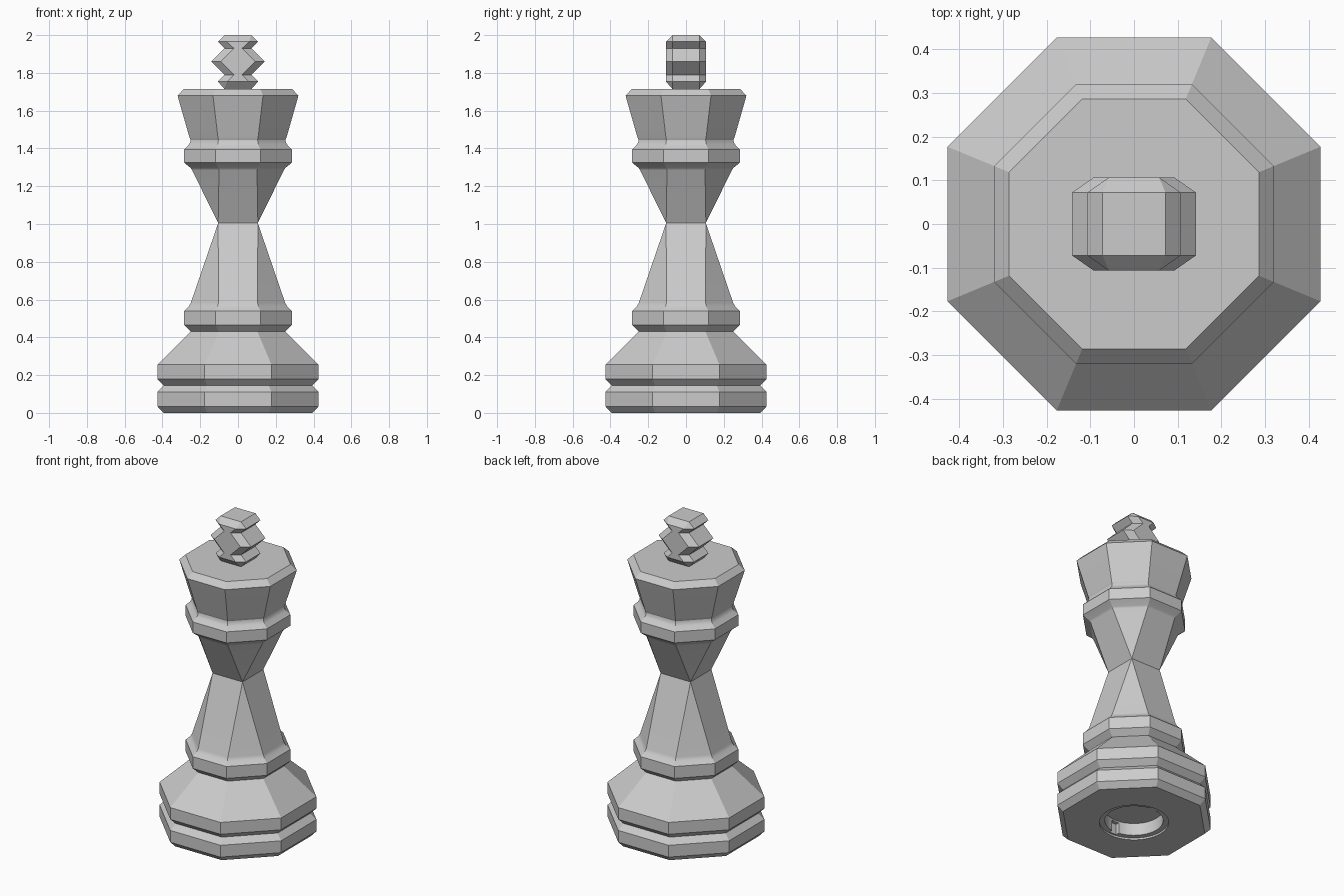
import bpy, bmesh, math

if "Cube" in bpy.data.objects:
    bpy.data.objects.remove(bpy.data.objects["Cube"], do_unlink=True)

grey = bpy.data.materials.new("stone_grey")
grey.use_nodes = True
colour = (0.6, 0.6, 0.6, 1)
grey.diffuse_color = colour
grey.node_tree.nodes["Principled BSDF"].inputs["Base Color"].default_value = colour


def loft(name, loops):
    """Skin a stack of equal-length loops, cap both ends, merge collapsed points."""
    bm = bmesh.new()
    rings = [[bm.verts.new(p) for p in loop] for loop in loops]
    n = len(rings[0])
    for low, high in zip(rings, rings[1:]):
        for i in range(n):
            j = (i + 1) % n
            bm.faces.new((low[i], low[j], high[j], high[i]))
    bm.faces.new(rings[0][::-1])
    bm.faces.new(rings[-1])
    bmesh.ops.remove_doubles(bm, verts=bm.verts, dist=0.0005)
    bmesh.ops.recalc_face_normals(bm, faces=bm.faces)
    mesh = bpy.data.meshes.new(name)
    bm.to_mesh(mesh)
    bm.free()
    obj = bpy.data.objects.new(name, mesh)
    bpy.context.collection.objects.link(obj)
    mesh.materials.append(grey)
    return obj


def activate(obj):
    bpy.ops.object.select_all(action="DESELECT")
    obj.select_set(True)
    bpy.context.view_layer.objects.active = obj


def octagon(a, z, b=None):
    """Eight-sided ring: a is the half width, b the half length of a side."""
    b = a * math.tan(math.pi / 8) if b is None else b
    return [(a, -b, z), (a, b, z), (b, a, z), (-b, a, z),
            (-a, b, z), (-a, -b, z), (-b, -a, z), (b, -a, z)]


# Turned body: half width and height, foot to crown, with a square waist
lower = [(0.395, 0), (0.427, 0.035), (0.427, 0.11), (0.393, 0.145),
         (0.427, 0.18), (0.427, 0.255), (0.25, 0.43), (0.285, 0.465),
         (0.285, 0.54), (0.262, 0.562), (0.25, 0.582)]
upper = [(0.243, 1.285), (0.25, 1.296), (0.285, 1.325), (0.285, 1.395),
         (0.262, 1.418), (0.2535, 1.432), (0.2515, 1.446), (0.2575, 1.46),
         (0.32, 1.68), (0.286, 1.715)]
waist = 0.105
body = loft("body", [octagon(*p) for p in lower]
            + [octagon(waist, 1.005, waist)]
            + [octagon(*p) for p in upper])


# Socket under the foot: shallow rim, bore and two locking notches
def cut(cutter):
    activate(body)
    mod = body.modifiers.new("socket", "BOOLEAN")
    mod.operation = "DIFFERENCE"
    mod.solver = "EXACT"
    mod.object = cutter
    bpy.ops.object.modifier_apply(modifier=mod.name)
    bpy.data.objects.remove(cutter, do_unlink=True)


for radius, depth in ((0.2, 0.012), (0.168, 0.09)):
    bpy.ops.mesh.primitive_cylinder_add(vertices=48, radius=radius, depth=2 * depth)
    cut(bpy.context.object)
for side in (-1, 1):
    bpy.ops.mesh.primitive_cube_add(size=1, location=(0, side * 0.16, 0))
    bpy.context.object.scale = (0.05, 0.06, 0.16)
    cut(bpy.context.object)

activate(body)
bpy.ops.object.shade_smooth_by_angle(angle=math.radians(28))
weighted = body.modifiers.new("weighted_normals", "WEIGHTED_NORMAL")
weighted.keep_sharp = True

# Finial: cross outline with a bevelled front and back
rim = [(0.072, 2), (0.107, 1.965), (0.072, 1.93), (0.142, 1.86),
       (0.072, 1.79), (0.107, 1.755), (0.072, 1.715)]
inset = [(0.0575, 1.965), (0.0575, 1.965), (0.022, 1.93), (0.092, 1.86),
         (0.022, 1.79), (0.0575, 1.755), (0.0575, 1.755)]


def outline(half, y):
    return [(x, y, z) for x, z in half] + [(-x, y, z) for x, z in reversed(half)]


loft("cross_finial", [outline(inset, -0.107), outline(rim, -0.072),
                      outline(rim, 0.072), outline(inset, 0.107)])
